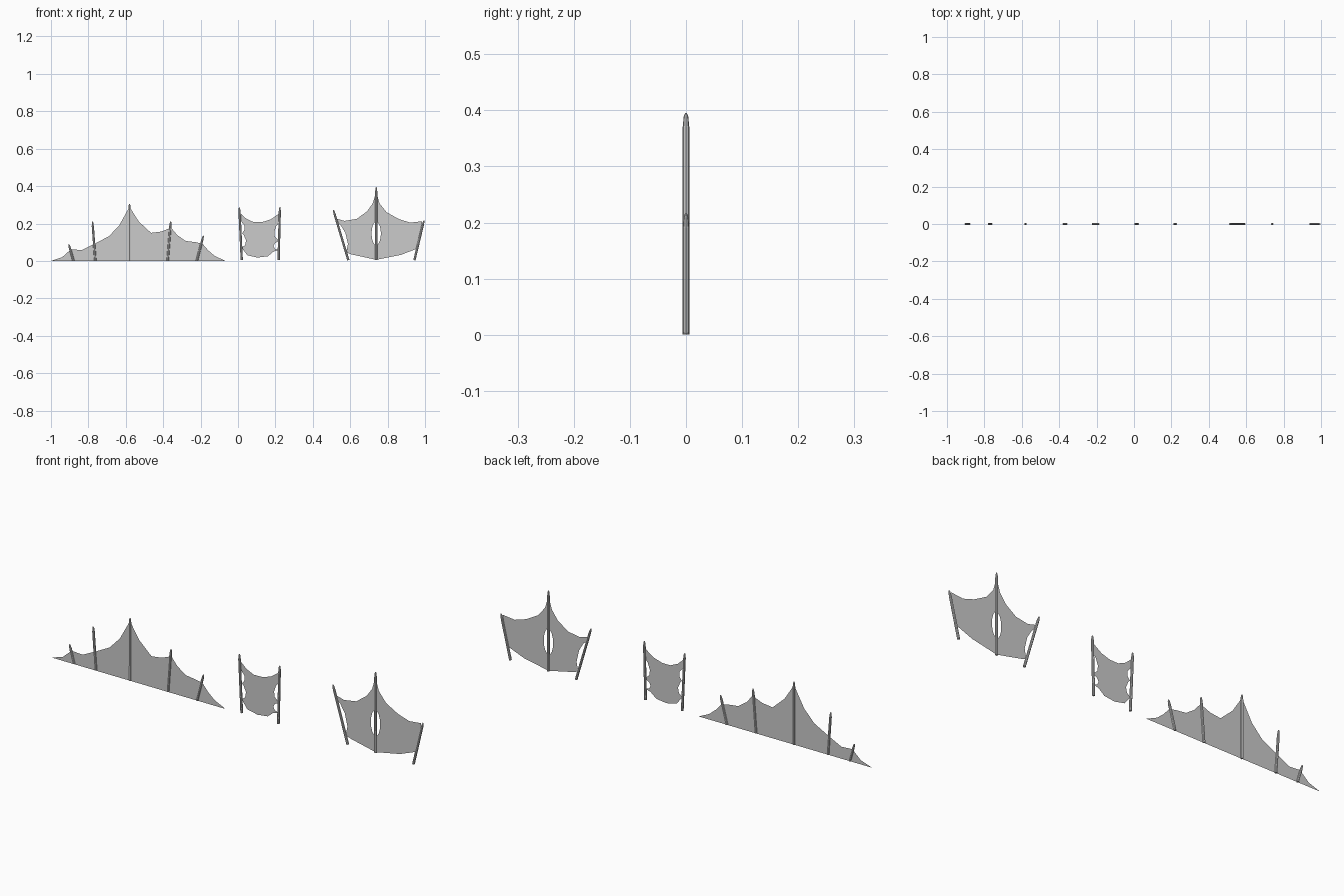
import bpy, bmesh, math
from mathutils import Vector

if "Cube" in bpy.data.objects:
    bpy.data.objects.remove(bpy.data.objects["Cube"])


def hide_sheet(name, outline, hole=None):
    """Flat stretched hide in the XZ plane, with an optional cut-out."""
    bm = bmesh.new()
    for loop in [outline] + ([hole] if hole else []):
        vs = [bm.verts.new((x, 0, z)) for x, z in loop]
        for a, b in zip(vs, vs[1:] + vs[:1]):
            bm.edges.new((a, b))
    bmesh.ops.triangle_fill(bm, edges=bm.edges[:], use_beauty=True, use_dissolve=False,
                            normal=(0, -1, 0))
    me = bpy.data.meshes.new(name)
    bm.to_mesh(me)
    bm.free()
    ob = bpy.data.objects.new(name, me)
    bpy.context.collection.objects.link(ob)


def pole(name, bottom, top, r=0.0062, sides=8):
    """Straight pole with a narrowed tip."""
    a, b = Vector((bottom[0], 0, bottom[1])), Vector((top[0], 0, top[1]))
    d = (b - a).normalized()
    side, fwd = d.cross(Vector((0, 1, 0))), Vector((0, 1, 0))
    length = (b - a).length
    bm = bmesh.new()
    rings = []
    for t, k in ((0, 1), (length - 0.025, 0.95), (length - 0.006, 0.65), (length, 0.3)):
        rings.append([bm.verts.new(a + d * t + r * k * (
            side * math.cos(i * math.tau / sides) + fwd * math.sin(i * math.tau / sides)))
            for i in range(sides)])
    for lo, hi in zip(rings, rings[1:]):
        for i in range(sides):
            j = (i + 1) % sides
            bm.faces.new((lo[i], lo[j], hi[j], hi[i]))
    bm.faces.new(rings[0][::-1])
    bm.faces.new(rings[-1])
    bmesh.ops.recalc_face_normals(bm, faces=bm.faces)
    me = bpy.data.meshes.new(name)
    bm.to_mesh(me)
    bm.free()
    ob = bpy.data.objects.new(name, me)
    bpy.context.collection.objects.link(ob)


# Long wall sheet on the left
hide_sheet("long_wall_sheet", [
    (-1, 0), (-.067, 0), (-.125, .027), (-.16, .057), (-.19, .092), (-.225, .1),
    (-.28, .107), (-.325, .138), (-.358, .178), (-.41, .157), (-.465, .15),
    (-.53, .21), (-.56, .257), (-.58, .29), (-.602, .25), (-.635, .19),
    (-.69, .132), (-.77, .09), (-.835, .058), (-.893, .062), (-.94, .02)])
for i, (b, t) in enumerate([
        ((-.88, .002), (-.905, .09)), ((-.763, .002), (-.778, .21)),
        ((-.58, .001), (-.58, .305)), ((-.376, .002), (-.36, .212)),
        ((-.22, .002), (-.185, .135))]):
    pole(f"long_wall_pole_{i}", b, t)

# Small panel in the middle
hide_sheet("small_panel_sheet", [
    (.01, .257), (.045, .225), (.085, .207), (.13, .208), (.175, .222), (.222, .255),
    (.224, .21), (.205, .187), (.194, .155), (.197, .13), (.22, .107),
    (.198, .095), (.19, .08), (.198, .065), (.218, .058),
    (.19, .05), (.16, .025), (.105, .018), (.05, .03), (.02, .07),
    (.038, .085), (.043, .11), (.03, .14), (.022, .148),
    (.034, .165), (.034, .19), (.018, .21)])
pole("small_panel_pole_left", (.02, .005), (.007, .287))
pole("small_panel_pole_right", (.217, .005), (.224, .288))

# Tall panel on the right, with an oval opening behind its middle pole
oval = [(.739 + .025 * math.cos(i * math.tau / 16), .147 + .063 * math.sin(i * math.tau / 16))
        for i in range(16)]
hide_sheet("tall_panel_sheet", [
    (.52, .228), (.57, .214), (.635, .225), (.69, .265), (.72, .307), (.739, .37),
    (.757, .307), (.795, .26), (.86, .224), (.92, .205), (.985, .212),
    (.958, .066), (.87, .032), (.739, .006), (.607, .035), (.579, .045),
    (.588, .09), (.574, .15), (.55, .19), (.528, .208)], oval)
pole("tall_panel_pole_left", (.59, .004), (.51, .272))
pole("tall_panel_pole_middle", (.739, .004), (.739, .395))
pole("tall_panel_pole_right", (.943, .004), (.994, .216))
